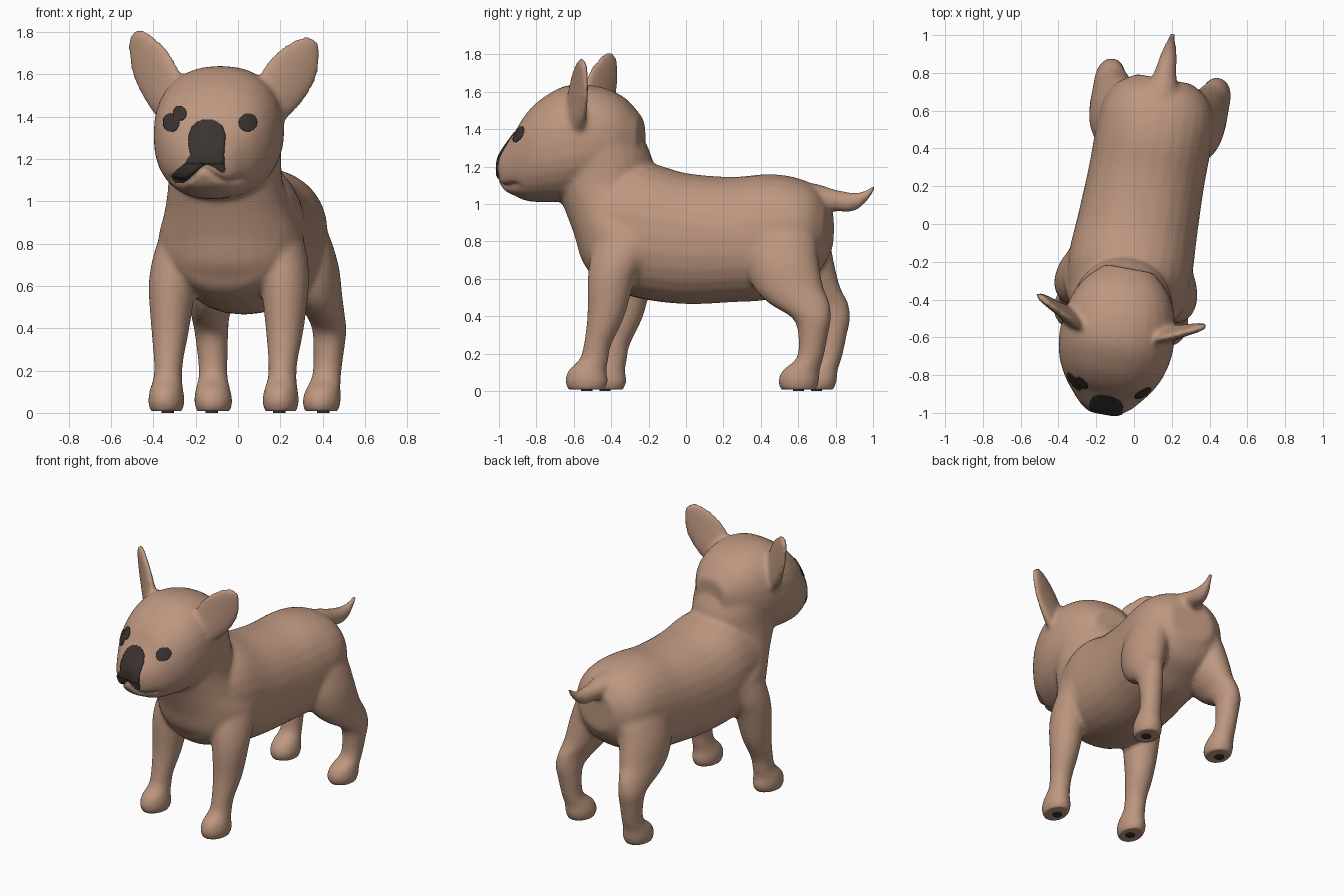
import bpy, bmesh, math
from mathutils import Vector, Matrix
from mathutils.bvhtree import BVHTree

if "Cube" in bpy.data.objects:
    bpy.data.objects.remove(bpy.data.objects["Cube"])


def material(name, rgb):
    m = bpy.data.materials.new(name)
    m.use_nodes = True
    m.diffuse_color = (*rgb, 1)
    bsdf = m.node_tree.nodes["Principled BSDF"]
    bsdf.inputs["Base Color"].default_value = (*rgb, 1)
    bsdf.inputs["Roughness"].default_value = 0.8
    return m


FUR = material("tan fur", (0.51, 0.31, 0.215))
DARK = material("dark nose", (0.042, 0.034, 0.030))
TURN = Matrix.Translation((0.02, 0, 0)) @ Matrix.Rotation(math.radians(-10.4), 4, 'Z')


def spline(a, b, c, d, t):
    return 0.5 * (2 * b + (c - a) * t + (2 * a - 5 * b + 4 * c - d) * t * t
                  + (3 * b - a - 3 * c + d) * t ** 3)


def loft(bm, rings, power=2.0, sides=28, steps=5):
    """Closed smooth tube through rings of (centre, half axis, half axis)."""
    rings = [[Vector(v) for v in r] for r in rings]
    dense = []
    for i in range(len(rings) - 1):
        quad = [rings[max(0, min(len(rings) - 1, i + k))] for k in (-1, 0, 1, 2)]
        dense += [[spline(*(q[n] for q in quad), s / steps) for n in range(3)]
                  for s in range(steps)]
    dense.append(rings[-1])
    loops = []
    for c, a, b in dense:
        loop = []
        for k in range(sides):
            t = 2 * math.pi * k / sides
            x, y = (math.copysign(abs(f(t)) ** (2 / power), f(t)) for f in (math.cos, math.sin))
            loop.append(bm.verts.new(c + a * x + b * y))
        loops.append(loop)
    faces = [bm.faces.new(loops[0][::-1]), bm.faces.new(loops[-1])]
    for p, q in zip(loops, loops[1:]):
        faces += [bm.faces.new((p[k], p[(k + 1) % sides], q[(k + 1) % sides], q[k]))
                  for k in range(sides)]
    bmesh.ops.recalc_face_normals(bm, faces=faces)


def along(rows):
    """Upright rings from (y, z, half width, half height)."""
    return [((0, y, z), (rx, 0, 0), (0, 0, rz)) for y, z, rx, rz in rows]


def stacked(rows, side=1):
    """Level rings from (z, x, y, half width, half depth)."""
    return [((side * x, y, z), (rx, 0, 0), (0, ry, 0)) for z, x, y, rx, ry in rows]


bm = bmesh.new()
# torso
loft(bm, along([(-.54, .85, .17, .15), (-.47, .86, .28, .29), (-.25, .86, .33, .365),
                (0, .815, .32, .35), (.25, .81, .31, .335), (.45, .825, .31, .335),
                (.6, .85, .30, .29), (.71, .86, .25, .23), (.78, .87, .15, .13)]), 2.2)
# neck and chest
loft(bm, stacked([(.6, 0, -.29, .28, .2), (.7, 0, -.28, .34, .28), (.83, 0, -.29, .345, .31),
                  (.96, 0, -.37, .30, .28), (1.1, 0, -.44, .27, .27),
                  (1.25, 0, -.47, .27, .28), (1.4, 0, -.5, .28, .24)]))
# head and muzzle
loft(bm, along([(-.24, 1.35, .13, .11), (-.34, 1.35, .23, .22), (-.48, 1.345, .29, .285),
                (-.64, 1.325, .305, .31), (-.77, 1.29, .28, .28), (-.86, 1.25, .235, .235),
                (-.92, 1.215, .19, .175), (-.98, 1.19, .135, .12), (-1.02, 1.19, .07, .06)]), 2.3)
# tail
loft(bm, along([(.62, 1.0, .12, .12), (.72, 1.02, .09, .085), (.8, 1.02, .062, .06),
                (.9, 1.01, .045, .052), (.97, 1.035, .028, .036), (1.035, 1.1, .012, .012)]))

front_leg = [(0, .275, -.49, .07, .095), (.05, .275, -.49, .085, .115),
             (.11, .275, -.485, .078, .103), (.17, .275, -.45, .067, .078),
             (.25, .275, -.43, .07, .074), (.4, .275, -.385, .09, .1),
             (.6, .27, -.355, .112, .128), (.75, .25, -.31, .115, .155),
             (.9, .22, -.28, .09, .14), (1.0, .18, -.27, .05, .08)]
hind_leg = [(0, .26, .66, .075, .09), (.05, .26, .66, .09, .11), (.11, .265, .675, .082, .1),
            (.18, .273, .725, .068, .072), (.3, .28, .742, .073, .08),
            (.39, .284, .735, .08, .105), (.47, .275, .665, .09, .165),
            (.56, .25, .6, .115, .19), (.7, .22, .56, .135, .2),
            (.86, .17, .545, .135, .19), (1.0, .13, .52, .1, .12)]
for side, lift in ((1, -.015), (-1, .02)):
    loft(bm, stacked(front_leg, side))
    loft(bm, stacked(hind_leg, side))
    # leaf-shaped ear
    base, tip = Vector((.225, -.565, 1.44)), Vector((.432, -.478, 1.78 + lift))
    axis = (tip - base).normalized()
    across = Vector((-.72, -.42, .5))
    across = (across - axis * across.dot(axis)).normalized()
    normal = axis.cross(across)
    flip = Vector((side, 1, 1))
    loft(bm, [[v * flip for v in (base.lerp(tip, t), across * w, normal * d)]
              for t, w, d in ((-.1, .09, .05), (.12, .115, .045), (.35, .128, .035),
                              (.6, .122, .027), (.82, .088, .022), (.95, .052, .018),
                              (1.0, .025, .012))])

# fuse everything into one smooth skin
mesh = bpy.data.meshes.new("dog_body")
bm.to_mesh(mesh)
bm.free()
rough = bpy.data.objects.new("dog_body_rough", mesh)
bpy.context.collection.objects.link(rough)
remesh = rough.modifiers.new("fuse", 'REMESH')
remesh.mode, remesh.voxel_size = 'VOXEL', 0.014
smooth = rough.modifiers.new("soften", 'SMOOTH')
smooth.factor, smooth.iterations = 0.5, 9
skin = bpy.data.meshes.new_from_object(rough.evaluated_get(bpy.context.evaluated_depsgraph_get()))
bpy.data.objects.remove(rough)

# mouth crease and flat soles
bm = bmesh.new()
bm.from_mesh(skin)
bm.normal_update()
moves = []
for v in bm.verts:
    x, y, z = abs(v.co.x), v.co.y, v.co.z
    if y < -.75 and x < .2:
        lip = 1.165 - .075 * math.sin(min(x / .12, 1) * math.pi / 2) + max(0, x - .12) * .25
        moves.append((v, .016 * math.exp(-((z - lip) / .014) ** 2) * min(1, (.2 - x) / .04)))
for v, depth in moves:
    v.co -= v.normal * depth
for v in bm.verts:
    v.co.z = max(v.co.z, .008)
bm.transform(TURN)
bm.to_mesh(skin)
tree = BVHTree.FromBMesh(bm)
bm.free()
skin.materials.clear()
skin.materials.append(FUR)
skin.shade_smooth()
body = bpy.data.objects.new("dog_body", skin)
bpy.context.collection.objects.link(body)


def patch(name, rows, cols=14, steps=4):
    """Thin plate draped on the face from rows of (z, left x, right x)."""
    bm = bmesh.new()
    grid = []
    dense = [[p + (q - p) * s / steps for p, q in zip(r0, r1)]
             for r0, r1 in zip(rows, rows[1:]) for s in range(steps)] + [rows[-1]]
    for z, x0, x1 in dense:
        line = []
        for k in range(cols + 1):
            x = x0 + (x1 - x0) * k / cols
            hit, nor, _, _ = tree.ray_cast(Vector((x, -2, z)), Vector((0, 1, 0)))
            line.append(bm.verts.new(hit + nor * .005))
        grid.append(line)
    for a, b in zip(grid, grid[1:]):
        for k in range(cols):
            bm.faces.new((a[k], b[k], b[k + 1], a[k + 1]))
    me = bpy.data.meshes.new(name)
    bm.to_mesh(me)
    bm.free()
    me.materials.append(DARK)
    me.shade_smooth()
    ob = bpy.data.objects.new(name, me)
    bpy.context.collection.objects.link(ob)
    solid = ob.modifiers.new("thickness", 'SOLIDIFY')
    solid.thickness = .008


def oval(x, z, rx, rz, n=10):
    return [(z + rz * math.cos(math.pi * k / n), x - rx * math.sin(math.pi * k / n) - .001,
             x + rx * math.sin(math.pi * k / n) + .001) for k in range(n + 1)]


# painted nose, lip and eyes
patch("nose", [(1.385, -.165, -.125), (1.372, -.195, -.095), (1.35, -.218, -.073),
               (1.31, -.232, -.06), (1.27, -.234, -.064), (1.22, -.225, -.068),
               (1.175, -.25, -.066)])
patch("right_lip", [(1.177, -.252, -.15), (1.155, -.28, -.182), (1.13, -.305, -.208),
                    (1.105, -.307, -.235), (1.09, -.29, -.262)])
patch("left_lip", [(1.177, -.15, -.066), (1.155, -.105, -.062), (1.138, -.08, -.066)])
patch("left_eye", oval(.045, 1.372, .042, .042))
patch("right_eye", oval(-.315, 1.372, .036, .043))
patch("right_brow_spot", oval(-.275, 1.415, .03, .034))

# paw pads
for name, y in (("front", -.49), ("hind", .66)):
    for label, side in (("left", 1), ("right", -1)):
        at = TURN @ Vector((side * .268, y, .0045))
        bpy.ops.mesh.primitive_cylinder_add(vertices=12, radius=.03, depth=.009, location=at)
        pad = bpy.context.object
        pad.name = f"{name}_{label}_pad"
        pad.data.materials.append(DARK)
